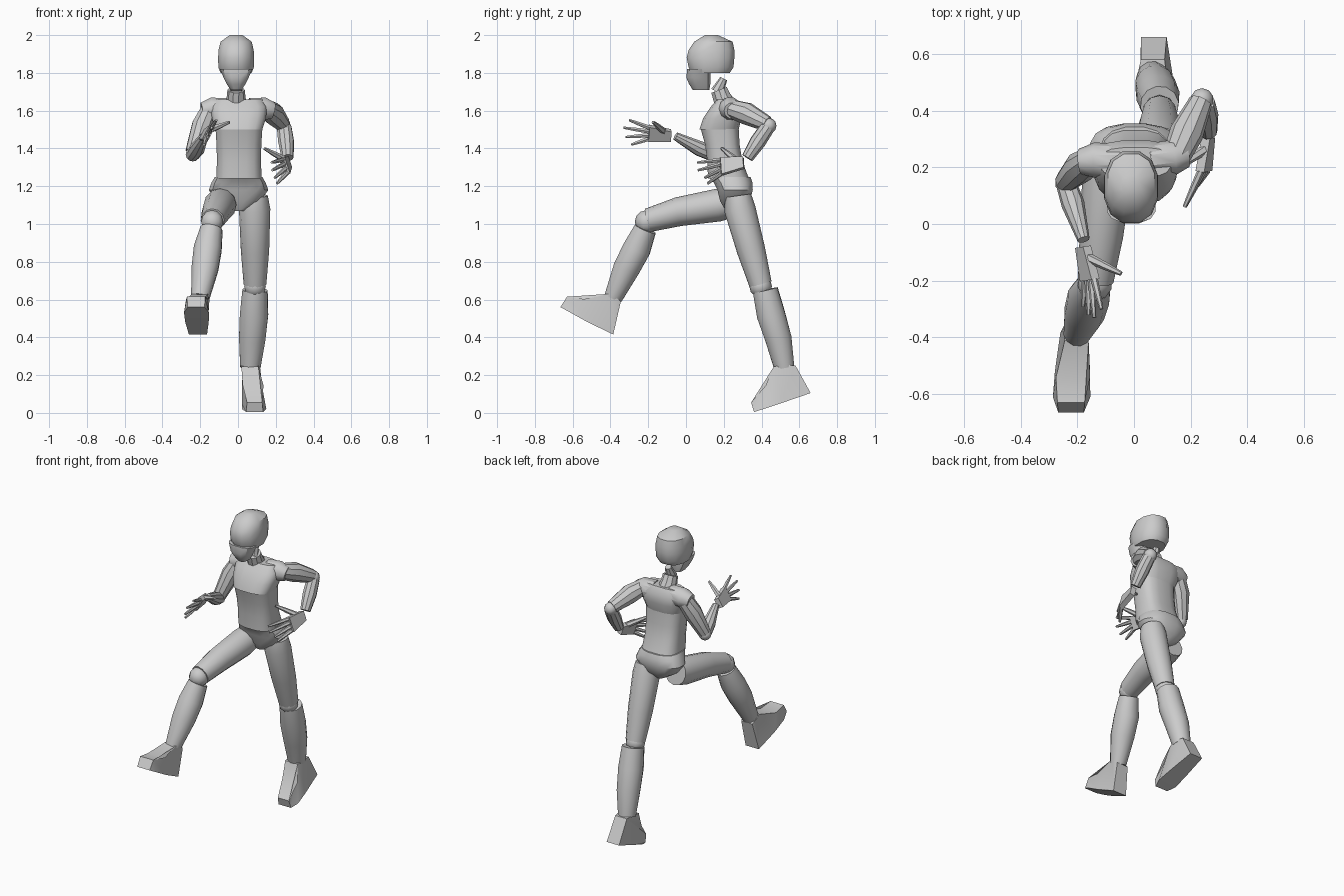
import bpy, bmesh, math
from mathutils import Vector


def finish(name, bm, angle=35):
    bmesh.ops.recalc_face_normals(bm, faces=bm.faces)
    me = bpy.data.meshes.new(name)
    bm.to_mesh(me)
    bm.free()
    ob = bpy.data.objects.new(name, me)
    bpy.context.collection.objects.link(ob)
    bpy.ops.object.select_all(action='DESELECT')
    ob.select_set(True)
    bpy.context.view_layer.objects.active = ob
    bpy.ops.object.shade_smooth_by_angle(angle=math.radians(angle))
    return ob


def skin(name, rings):
    bm = bmesh.new()
    vs = [[bm.verts.new(p) for p in r] for r in rings]
    n = len(vs[0])
    for a, b in zip(vs, vs[1:]):
        for i in range(n):
            j = (i + 1) % n
            bm.faces.new((a[i], a[j], b[j], b[i]))
    bm.faces.new(vs[0][::-1])
    bm.faces.new(vs[-1])
    return finish(name, bm)


def stack(name, cx, rows, n=16, p=2.5):
    """Horizontal rounded sections: (z, y front, y back, half width)."""
    rings = []
    for z, y0, y1, rx in rows:
        ring = []
        for i in range(n):
            t = 2 * math.pi * (i + 0.5) / n
            c, s = math.cos(t), math.sin(t)
            ring.append((cx + rx * math.copysign(abs(c) ** (2 / p), c),
                         (y0 + y1) / 2 + (y1 - y0) / 2 * math.copysign(abs(s) ** (2 / p), s), z))
        rings.append(ring)
    return skin(name, rings)


def tube(name, pts, radii, n=10):
    """Round limb along a path."""
    pts = [Vector(p) for p in pts]
    rings = []
    for i, (p, r) in enumerate(zip(pts, radii)):
        d = pts[min(i + 1, len(pts) - 1)] - pts[max(i - 1, 0)]
        q = d.to_track_quat('Z', 'Y')
        rings.append([p + q @ Vector((r * math.cos(2 * math.pi * k / n),
                                      r * math.sin(2 * math.pi * k / n), 0)) for k in range(n)])
    return skin(name, rings)


def ball(name, loc, r):
    bm = bmesh.new()
    bmesh.ops.create_uvsphere(bm, u_segments=10, v_segments=6, radius=r)
    bmesh.ops.translate(bm, verts=bm.verts, vec=loc)
    return finish(name, bm)


def hand(side, wrist, index, pinky, tips, thumb):
    """Palm hull, four fingers and a thumb."""
    w, a, b = Vector(wrist), Vector(index), Vector(pinky)
    across = (a - b).normalized()
    nor = (a - w).cross(b - w).normalized() * 0.016
    bm = bmesh.new()
    for p in (w + across * 0.03, w - across * 0.03, a + across * 0.01, b - across * 0.01):
        for s in (-1, 1):
            bm.verts.new(p + nor * s)
    bmesh.ops.convex_hull(bm, input=bm.verts)
    finish(side + "_palm", bm)
    for i, t in enumerate(tips):
        k = a.lerp(b, i / 3)
        t = Vector(t)
        tube(f"{side}_finger_{i + 1}", [k, k.lerp(t, 0.5), t], [0.013, 0.011, 0.007], 6)
    base = w.lerp(a, 0.35) + across * 0.01
    t = Vector(thumb)
    tube(side + "_thumb", [base, base.lerp(t, 0.55), t], [0.018, 0.014, 0.008], 6)


def foot(name, pts):
    """Side outline with width: (y, z, centre x, half width)."""
    bm = bmesh.new()
    l = [bm.verts.new((c - h, y, z)) for y, z, c, h in pts]
    r = [bm.verts.new((c + h, y, z)) for y, z, c, h in pts]
    bm.faces.new(l)
    bm.faces.new(r[::-1])
    for i in range(len(pts)):
        j = (i + 1) % len(pts)
        bm.faces.new((l[i], l[j], r[j], r[i]))
    bmesh.ops.triangulate(bm, faces=[f for f in bm.faces if len(f.verts) > 4])
    return finish(name, bm)


# Head, jaw and neck
stack("cranium", -0.01, [(1.80, 0.025, 0.235, 0.085), (1.83, 0.01, 0.255, 0.097),
      (1.88, 0.0, 0.26, 0.098), (1.92, 0.01, 0.26, 0.096),
      (1.965, 0.04, 0.25, 0.085), (2.0, 0.1, 0.17, 0.035)], 12, 2.3)
stack("jaw", -0.01, [(1.71, 0.035, 0.125, 0.03), (1.74, 0.015, 0.13, 0.05),
      (1.775, 0.0, 0.13, 0.068), (1.82, 0.005, 0.13, 0.088)], 12, 2.8)
tube("neck", [(-0.008, 0.22, 1.61), (-0.01, 0.19, 1.67), (-0.01, 0.175, 1.71)], [0.06, 0.05, 0.046])
tube("neck_top", [(-0.01, 0.165, 1.70), (-0.01, 0.20, 1.77)], [0.035, 0.02], 8)

# Torso
stack("chest", 0.005, [(1.50, 0.07, 0.28, 0.125), (1.56, 0.09, 0.295, 0.145),
      (1.62, 0.13, 0.295, 0.15), (1.66, 0.165, 0.27, 0.125)], 16, 3)
stack("abdomen", 0.005, [(1.24, 0.115, 0.335, 0.122), (1.33, 0.112, 0.30, 0.118),
      (1.42, 0.10, 0.285, 0.12), (1.51, 0.075, 0.28, 0.126)], 16, 3)
stack("pelvis", 0.003, [(1.07, 0.21, 0.29, 0.03), (1.12, 0.18, 0.34, 0.115),
      (1.18, 0.165, 0.355, 0.16), (1.22, 0.145, 0.353, 0.145), (1.25, 0.12, 0.343, 0.127)])

# Shoulders
tube("left_shoulder", [(0.06, 0.225, 1.61), (0.14, 0.235, 1.61), (0.185, 0.245, 1.60)], [0.06, 0.062, 0.045])
tube("right_shoulder", [(-0.05, 0.225, 1.61), (-0.14, 0.225, 1.61), (-0.19, 0.22, 1.60)], [0.06, 0.062, 0.045])

# Arms
tube("left_upper_arm", [(0.15, 0.24, 1.61), (0.185, 0.32, 1.585), (0.235, 0.43, 1.53)], [0.05, 0.06, 0.042])
ball("left_elbow", (0.24, 0.438, 1.52), 0.041)
tube("left_forearm", [(0.245, 0.43, 1.51), (0.255, 0.38, 1.435), (0.262, 0.325, 1.35)], [0.04, 0.043, 0.032])
tube("right_upper_arm", [(-0.15, 0.225, 1.60), (-0.19, 0.20, 1.52), (-0.24, 0.15, 1.38)], [0.05, 0.057, 0.04])
ball("right_elbow", (-0.24, 0.145, 1.37), 0.039)
tube("right_forearm", [(-0.24, 0.145, 1.365), (-0.215, 0.07, 1.40), (-0.178, -0.055, 1.465)], [0.036, 0.041, 0.022])

# Hands
hand("left", (0.262, 0.305, 1.325), (0.235, 0.185, 1.34), (0.258, 0.19, 1.27),
     [(0.178, 0.06, 1.325), (0.182, 0.065, 1.285), (0.195, 0.10, 1.245), (0.207, 0.115, 1.215)],
     (0.14, 0.19, 1.40))
hand("right", (-0.18, -0.08, 1.468), (-0.14, -0.195, 1.51), (-0.172, -0.20, 1.45),
     [(-0.115, -0.30, 1.55), (-0.14, -0.33, 1.51), (-0.16, -0.32, 1.46), (-0.18, -0.29, 1.42)],
     (-0.045, -0.175, 1.54))

# Legs
tube("left_thigh", [(0.088, 0.275, 1.15), (0.088, 0.285, 1.08), (0.09, 0.345, 0.86), (0.09, 0.395, 0.68)],
     [0.07, 0.083, 0.075, 0.06], 12)
ball("left_knee", (0.09, 0.395, 0.67), 0.06)
tube("left_shin", [(0.09, 0.42, 0.65), (0.085, 0.45, 0.52), (0.075, 0.49, 0.39), (0.065, 0.52, 0.24)],
     [0.068, 0.077, 0.072, 0.055], 12)
tube("right_thigh", [(-0.09, 0.24, 1.115), (-0.095, 0.17, 1.10), (-0.115, -0.04, 1.065), (-0.135, -0.20, 1.02)],
     [0.08, 0.087, 0.077, 0.063], 12)
ball("right_knee", (-0.137, -0.21, 1.012), 0.061)
tube("right_shin", [(-0.14, -0.215, 0.975), (-0.16, -0.26, 0.87), (-0.175, -0.315, 0.765), (-0.2, -0.385, 0.61)],
     [0.06, 0.076, 0.073, 0.05], 12)

# Feet
foot("left_foot", [(0.465, 0.245, 0.063, 0.045), (0.52, 0.255, 0.063, 0.052), (0.58, 0.25, 0.066, 0.042),
     (0.66, 0.105, 0.07, 0.045), (0.50, 0.05, 0.08, 0.06), (0.41, 0.02, 0.085, 0.065),
     (0.36, 0.005, 0.088, 0.045), (0.345, 0.055, 0.088, 0.04), (0.425, 0.145, 0.08, 0.055)])
foot("right_foot", [(-0.41, 0.63, -0.202, 0.042), (-0.375, 0.615, -0.2, 0.05), (-0.345, 0.59, -0.2, 0.04),
     (-0.385, 0.415, -0.212, 0.048), (-0.52, 0.48, -0.217, 0.062), (-0.61, 0.53, -0.22, 0.066),
     (-0.665, 0.56, -0.222, 0.045), (-0.63, 0.615, -0.222, 0.048), (-0.54, 0.60, -0.215, 0.06)])
